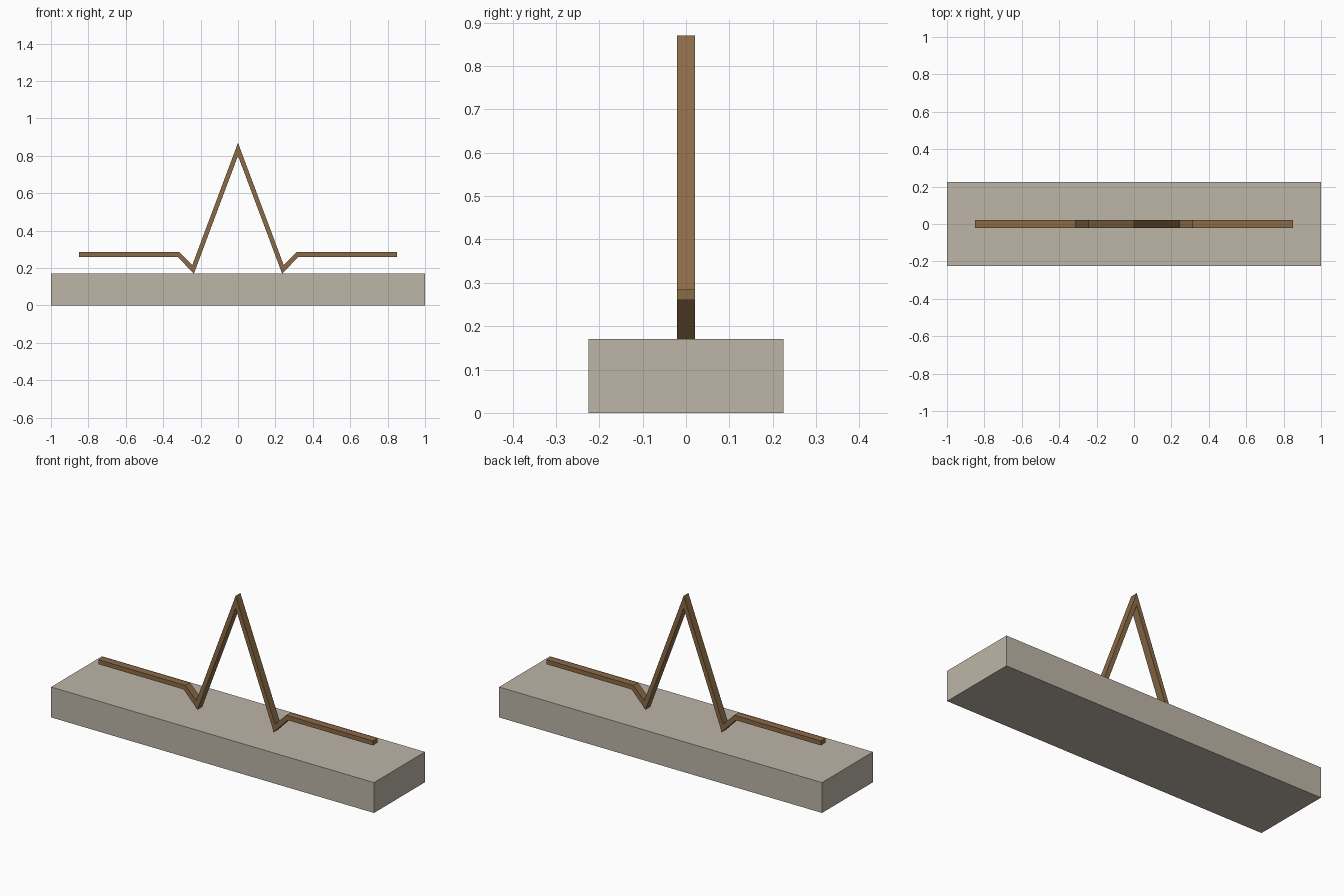
import bpy, bmesh

if "Cube" in bpy.data.objects:
    bpy.data.objects.remove(bpy.data.objects["Cube"])


def material(name, color):
    m = bpy.data.materials.new(name)
    m.diffuse_color = color
    m.use_nodes = True
    m.node_tree.nodes["Principled BSDF"].inputs["Base Color"].default_value = m.diffuse_color
    return m


def add_object(name, bm, mat):
    bmesh.ops.recalc_face_normals(bm, faces=bm.faces)
    mesh = bpy.data.meshes.new(name)
    bm.to_mesh(mesh)
    bm.free()
    mesh.materials.append(mat)
    obj = bpy.data.objects.new(name, mesh)
    bpy.context.collection.objects.link(obj)
    return obj


stone = material("stone", (0.51, 0.46, 0.39, 1))
wood = material("wood", (0.258, 0.147, 0.063, 1))

# Rectangular base slab
bm = bmesh.new()
bmesh.ops.create_cube(bm, size=1)
for v in bm.verts:
    v.co = (v.co.x * 2, v.co.y * 0.45, (v.co.z + 0.5) * 0.17)
add_object("base", bm, stone)

# Pulse-shaped strip: upper and lower edges of the left half, then mirrored
upper = [(-0.85, 0.285), (-0.312, 0.285), (-0.244, 0.217), (0, 0.87)]
lower = [(-0.85, 0.26), (-0.323, 0.26), (-0.236, 0.17), (0, 0.80)]


def mirrored(points):
    return points + [(-x, z) for x, z in reversed(points[:-1])]


half_depth = 0.021
bm = bmesh.new()
rings = []
for (ux, uz), (lx, lz) in zip(mirrored(upper), mirrored(lower)):
    rings.append([bm.verts.new(co) for co in (
        (ux, -half_depth, uz), (ux, half_depth, uz),
        (lx, half_depth, lz), (lx, -half_depth, lz))])
for a, b in zip(rings, rings[1:]):
    for i in range(4):
        j = (i + 1) % 4
        bm.faces.new((a[i], a[j], b[j], b[i]))
bm.faces.new(rings[0])
bm.faces.new(rings[-1])
add_object("pulse_strip", bm, wood)
